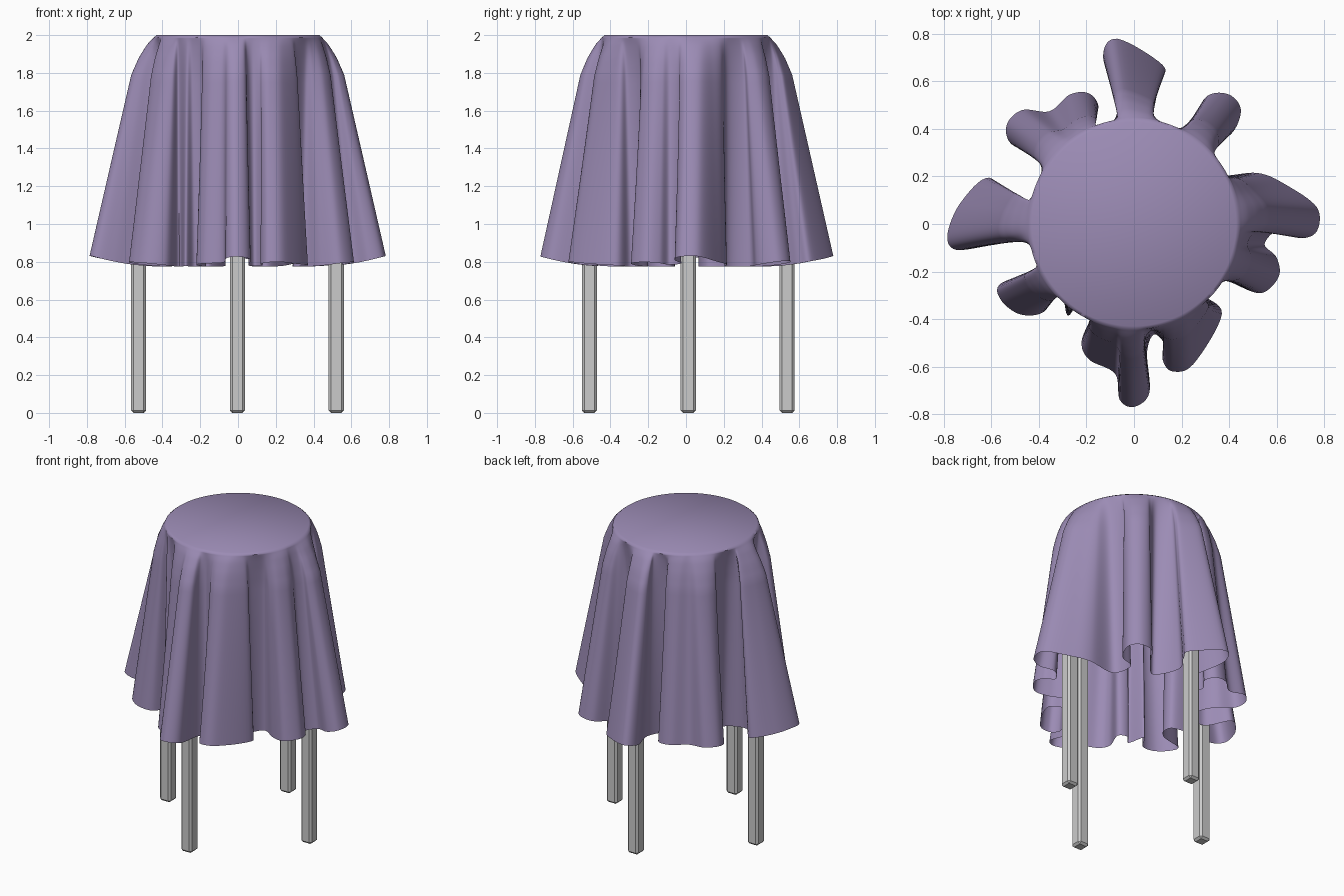
import bpy, bmesh, math
from mathutils import Vector

if "Cube" in bpy.data.objects:
    bpy.data.objects.remove(bpy.data.objects["Cube"])

TOP, R = 2.0, 0.445
ROWS, PER = 30, 8

# hem outline seen from above, clockwise from the back fold
HEM = [(-.065,.5),(-.13,.7),(-.07,.78),(.12,.67),(.11,.6),(.06,.5),(.14,.35),
       (.24,.44),(.31,.54),(.4,.545),(.45,.48),(.41,.38),(.31,.34),(.34,.21),
       (.52,.215),(.64,.165),(.77,.07),(.77,-.03),(.7,-.06),(.61,-.025),(.55,-.085),
       (.6,-.14),(.61,-.22),(.54,-.29),(.44,-.26),(.34,-.2),(.29,-.29),
       (.37,-.38),(.25,-.59),(.16,-.62),(.12,-.57),(.13,-.51),(.085,-.465),(.055,-.54),
       (.065,-.71),(0,-.77),(-.06,-.74),(-.08,-.63),(-.19,-.57),(-.22,-.49),(-.17,-.36),
       (-.23,-.33),(-.28,-.385),(-.31,-.27),(-.38,-.37),(-.48,-.38),(-.56,-.32),
       (-.56,-.25),(-.38,-.18),(-.36,-.08),(-.5,-.06),(-.66,-.1),(-.76,-.105),
       (-.785,-.04),(-.73,.09),(-.61,.195),(-.5,.07),(-.37,.1),(-.36,.2),(-.42,.29),
       (-.52,.34),(-.535,.42),(-.47,.48),(-.355,.475),(-.27,.545),(-.19,.55),
       (-.15,.49),(-.2,.41),(-.15,.34)]
# how far the cloth has swung from table edge to hem, by drop fraction
SWING = [(0, 0), (.03, .1), (.09, .23), (.17, .35), (1, 1)]


def closed_spline(pts, per):
    out, n = [], len(pts)
    for i in range(n):
        a, b, c, d = (Vector(pts[(i + k) % n]) for k in (-1, 0, 1, 2))
        for j in range(per):
            t = j / per
            out.append(0.5 * (2*b + (c-a)*t + (2*a-5*b+4*c-d)*t*t + (3*b-a-3*c+d)*t**3))
    return out


def swing(s):
    for (a, fa), (b, fb) in zip(SWING, SWING[1:]):
        if s <= b:
            return fa + (fb - fa) * (s - a) / (b - a)
    return 1.0


def finish(name, bm, color=None, angle=40):
    bmesh.ops.recalc_face_normals(bm, faces=bm.faces)
    me = bpy.data.meshes.new(name)
    bm.to_mesh(me)
    bm.free()
    ob = bpy.data.objects.new(name, me)
    bpy.context.collection.objects.link(ob)
    if color:
        mat = bpy.data.materials.new(name)
        mat.diffuse_color = color
        mat.use_nodes = True
        mat.node_tree.nodes["Principled BSDF"].inputs["Base Color"].default_value = mat.diffuse_color
        me.materials.append(mat)
    if angle:
        bpy.ops.object.select_all(action='DESELECT')
        ob.select_set(True)
        bpy.context.view_layer.objects.active = ob
        bpy.ops.object.shade_smooth_by_angle(angle=math.radians(angle))
    return ob


# tablecloth: the folded hem is blended up to the round table edge
hem = closed_spline(HEM, PER)
n = len(hem)
ang = [math.atan2(hem[0].y, hem[0].x)]
for p in hem[1:]:
    a = math.atan2(p.y, p.x)
    ang.append(a + 2*math.pi * round((ang[-1] - a) / (2*math.pi)))


def unwrapped(i):
    return ang[i % n] - 2*math.pi * (i // n)


W = 4 * PER
edge = sorted((sum(unwrapped(i + k) for k in range(-W, W + 1)) / (2*W + 1)
               for i in range(n)), reverse=True)

bm = bmesh.new()
rings = [[bm.verts.new(((R - .015)*math.cos(a), (R - .015)*math.sin(a), TOP)) for a in edge]]
for r in range(ROWS + 1):
    s = (r / ROWS) ** 1.6
    f = swing(s)
    g = f ** 0.6                      # folds gather sideways before they swing out
    ring = []
    for a, b, h in zip(edge, ang, hem):
        rad, t = R + (h.length - R)*f, a + (b - a)*g
        low = .775 + .055 * min(1, max(0, (h.length - .4) / .38)) ** 2
        z = TOP - .012
        ring.append(bm.verts.new((rad*math.cos(t), rad*math.sin(t), z + (low - z)*s)))
    rings.append(ring)
for a, b in zip(rings, rings[1:]):
    for i in range(n):
        j = (i + 1) % n
        bm.faces.new((a[i], a[j], b[j], b[i]))
bm.faces.new(rings[0])
finish("tablecloth", bm, (.33, .26, .46, 1), 60)

# round table top hidden below the cloth
bm = bmesh.new()
bmesh.ops.create_cone(bm, cap_ends=True, segments=48, radius1=.42, radius2=.42, depth=.04)
bmesh.ops.translate(bm, verts=bm.verts, vec=(0, 0, 1.965))
finish("table_top", bm)

# four bevelled square legs
LEG_H = 1.55
for k, side in enumerate(("right", "back", "left", "front")):
    bm = bmesh.new()
    bmesh.ops.create_cube(bm, size=1)
    bmesh.ops.scale(bm, verts=bm.verts, vec=(.08, .08, LEG_H))
    bmesh.ops.bevel(bm, geom=bm.edges[:], offset=.013, segments=1, affect='EDGES')
    t = k * math.pi / 2
    bmesh.ops.translate(bm, verts=bm.verts,
                        vec=(.523*math.cos(t) - .003, .523*math.sin(t) + .012, LEG_H / 2))
    finish(side + "_leg", bm, angle=None)
